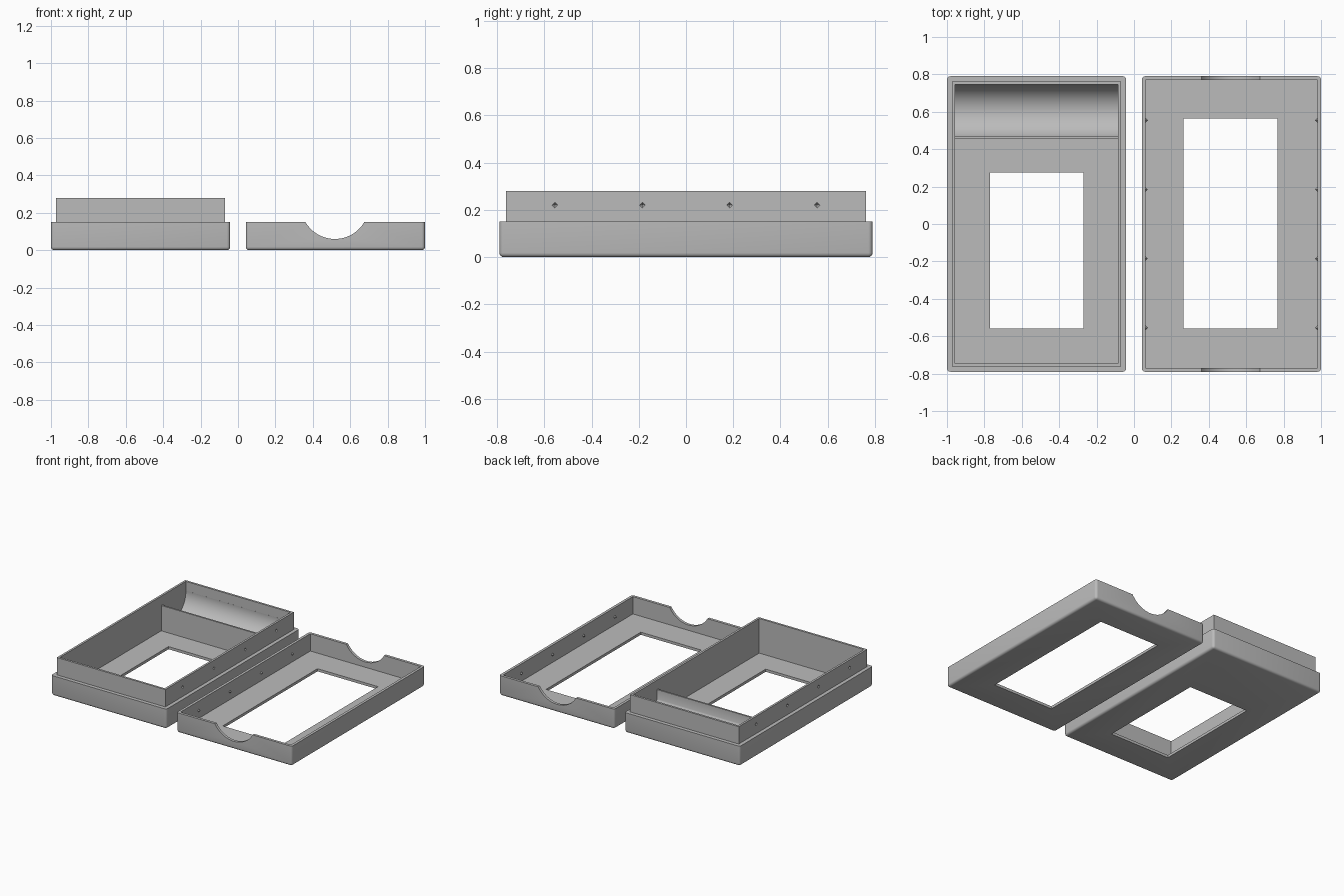
import bpy, bmesh, math
from mathutils import Vector

cube = bpy.data.objects.get("Cube")
if cube:
    bpy.data.objects.remove(cube, do_unlink=True)

grey = bpy.data.materials.new("plain grey")
grey.use_nodes = True
grey.diffuse_color = (0.5, 0.5, 0.5, 1)
grey.node_tree.nodes["Principled BSDF"].inputs["Base Color"].default_value = (0.5, 0.5, 0.5, 1)


def finish(name, bm):
    bmesh.ops.recalc_face_normals(bm, faces=bm.faces)
    mesh = bpy.data.meshes.new(name)
    bm.to_mesh(mesh)
    bm.free()
    mesh.materials.append(grey)
    ob = bpy.data.objects.new(name, mesh)
    bpy.context.collection.objects.link(ob)
    return ob


def block(name, low, high, round_by=0):
    """Box between two corners, optionally rounded everywhere but on top."""
    bm = bmesh.new()
    bmesh.ops.create_cube(bm, size=1)
    low, high = Vector(low), Vector(high)
    for v in bm.verts:
        v.co = Vector([(low[i] + high[i]) / 2 + v.co[i] * (high[i] - low[i]) for i in range(3)])
    if round_by:
        edges = [e for e in bm.edges if min(v.co.z for v in e.verts) < high.z - 1e-4]
        bmesh.ops.bevel(bm, geom=edges, offset=round_by, segments=4, profile=0.5, affect='EDGES')
    return finish(name, bm)


def cylinder(name, centre, radius, length, axis):
    bm = bmesh.new()
    bmesh.ops.create_cone(bm, cap_ends=True, segments=96, radius1=radius, radius2=radius, depth=length)
    ob = finish(name, bm)
    ob.location = centre
    ob.rotation_euler = (math.pi / 2, 0, 0) if axis == 'Y' else (0, math.pi / 2, 0)
    return ob


def stud(name, centre, radius=0.012):
    """Small eight-sided diamond."""
    bm = bmesh.new()
    bmesh.ops.create_uvsphere(bm, u_segments=4, v_segments=2, radius=radius)
    ob = finish(name, bm)
    ob.location = centre
    return ob


def combine(target, other, operation):
    bpy.context.view_layer.update()
    mod = target.modifiers.new("combine", 'BOOLEAN')
    mod.operation, mod.solver, mod.object = operation, 'EXACT', other
    bpy.context.view_layer.objects.active = target
    bpy.ops.object.modifier_apply(modifier=mod.name)
    bpy.data.objects.remove(other, do_unlink=True)


def cut(target, other):
    combine(target, other, 'DIFFERENCE')


def smooth(ob):
    bpy.ops.object.select_all(action='DESELECT')
    ob.select_set(True)
    bpy.context.view_layer.objects.active = ob
    bpy.ops.object.shade_smooth_by_angle(angle=math.radians(30))


FLOOR, RIM, TOP = 0.02, 0.15, 0.28
STUD_ROWS = (-0.555, -0.185, 0.185, 0.555)

# Base tray: rounded lower shell with a stepped-in upper wall
tray = block("base_tray", (-1, -0.79, 0), (-0.042, 0.79, RIM), 0.018)
combine(tray, block("upper_wall", (-0.972, -0.762, 0.1), (-0.07, 0.762, TOP)), 'UNION')
cut(tray, block("tray_cavity", (-0.956, -0.746, FLOOR), (-0.086, 0.455, 0.5)))
cut(tray, block("tray_back_cavity", (-0.956, 0.45, 0.21), (-0.086, 0.746, 0.5)))
cut(tray, block("tray_window", (-0.77, -0.56, -0.1), (-0.27, 0.275, 0.1)))

# Rounded trough behind the partition
trough = cylinder("trough_cutter", (-0.521, 0.6, 0.2), 0.146, 0.87, 'X')
limit = block("trough_limit", (-0.956, 0.468, 0), (-0.086, 0.9, 0.5))
combine(trough, limit, 'INTERSECT')
cut(tray, trough)

# Dimples along both long sides of the upper wall
for y in STUD_ROWS:
    for x in (-0.972, -0.07):
        cut(tray, stud("dimple", (x, y, 0.22)))
smooth(tray)

# Lid: shallow rounded shell with a window and thumb notches at both ends
lid = block("lid", (0.042, -0.79, 0), (1, 0.79, RIM), 0.018)
cut(lid, block("lid_cavity", (0.062, -0.77, FLOOR), (0.98, 0.77, 0.5)))
cut(lid, block("lid_window", (0.265, -0.56, -0.1), (0.768, 0.565, 0.1)))
cut(lid, cylinder("thumb_notch", (0.518, 0, 0.242), 0.182, 2, 'Y'))
smooth(lid)

# Matching studs on the inside of the lid
for side, x in (("right", 0.062), ("left", 0.98)):
    for i, y in enumerate(STUD_ROWS):
        stud(f"lid_stud_{side}_{i + 1}", (x, y, 0.08))
